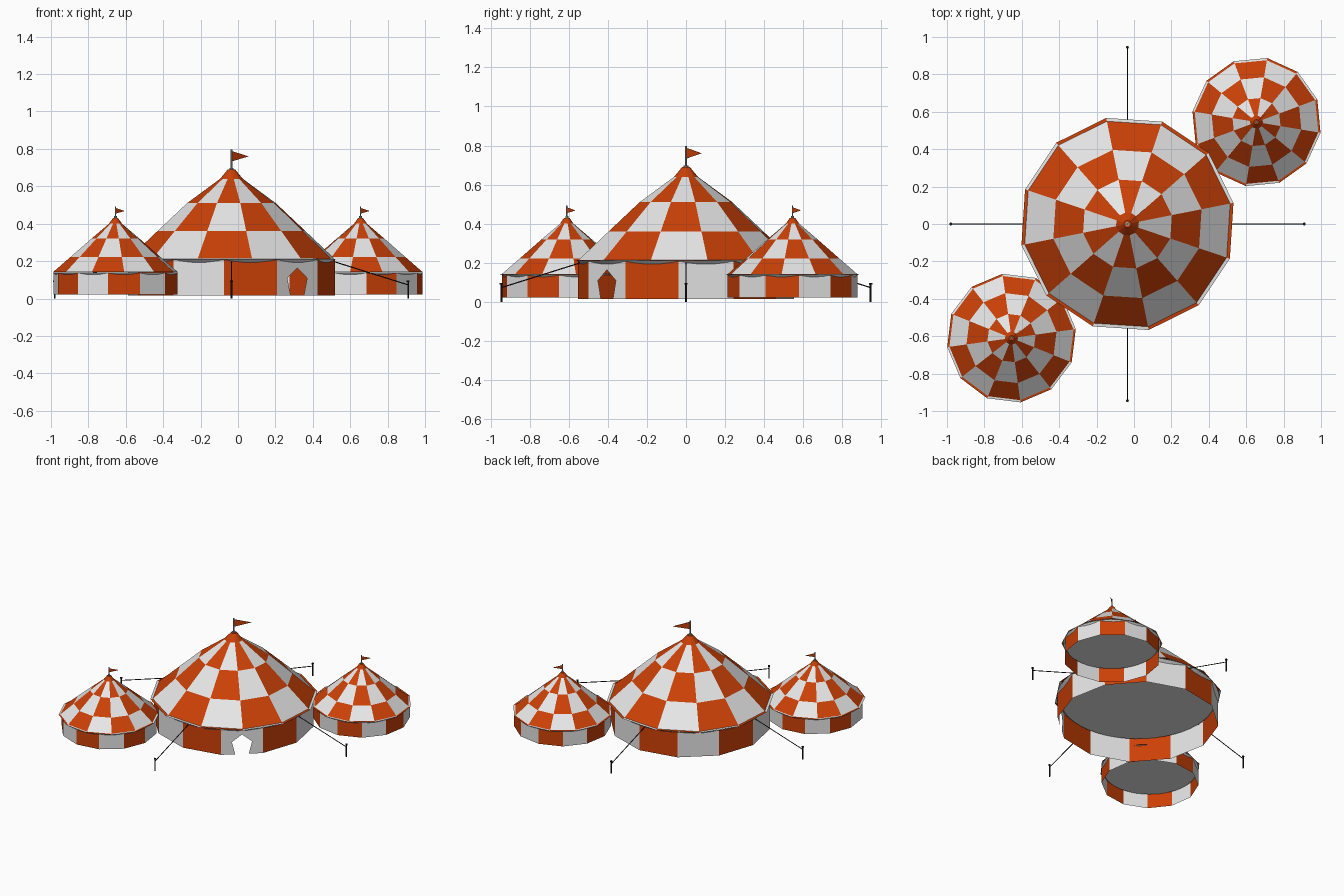
import bpy, bmesh
from math import radians, cos, sin
from mathutils import Vector

if "Cube" in bpy.data.objects:
    bpy.data.objects.remove(bpy.data.objects["Cube"])


def material(name, rgb):
    m = bpy.data.materials.new(name)
    m.use_nodes = True
    m.diffuse_color = (*rgb, 1)
    bsdf = next(n for n in m.node_tree.nodes if n.type == 'BSDF_PRINCIPLED')
    bsdf.inputs["Base Color"].default_value = (*rgb, 1)
    return m


WHITE = material("white canvas", (0.8, 0.8, 0.8))
ORANGE = material("orange canvas", (0.6, 0.052, 0.002))
GREY = material("grey metal", (0.35, 0.35, 0.35))
BLACK = material("black rope", (0.012, 0.012, 0.012))
SIDES = 12


def finish(name, bm, mats, origin=(0, 0, 0), recalc=False):
    if recalc:
        bmesh.ops.recalc_face_normals(bm, faces=bm.faces)
    mesh = bpy.data.meshes.new(name)
    bm.to_mesh(mesh)
    bm.free()
    for m in mats:
        mesh.materials.append(m)
    ob = bpy.data.objects.new(name, mesh)
    ob.location = origin
    bpy.context.collection.objects.link(ob)
    return ob


def ring(bm, r, z, turn=0, sides=SIDES):
    step = 360 / sides
    return [bm.verts.new((r * cos(radians(turn + i * step)),
                          r * sin(radians(turn + i * step)), z)) for i in range(sides)]


def bridge(bm, low, high):
    """Quads between two rings, returned in order."""
    n = len(low)
    return [bm.faces.new((low[i], low[(i + 1) % n], high[(i + 1) % n], high[i]))
            for i in range(n)]


def roof(name, centre, profile, turn):
    """Checkered faceted roof; profile runs from the eave lip up to the tip."""
    bm = bmesh.new()
    rings = [ring(bm, r, z, turn) for r, z in profile]
    last = len(rings) - 2
    for k in range(last + 1):
        for i, f in enumerate(bridge(bm, rings[k], rings[k + 1])):
            f.material_index = 1 if k == last else (i + k) % 2
    bm.faces.new(rings[-1]).material_index = 1
    finish(name, bm, (WHITE, ORANGE), centre)


def ceiling(name, centre, r_out, z_out, r_in, z_in):
    """Round white underside: a sloping eave and a flat ceiling."""
    bm = bmesh.new()
    inner = ring(bm, r_in, z_in, sides=48)
    bridge(bm, inner, ring(bm, r_out, z_out, sides=48))
    bm.faces.new(inner[::-1])
    finish(name, bm, (WHITE,), centre)


def walls(name, centre, r, z0, z1, turn, door=None):
    """Open striped wall ring, optionally with a pentagonal doorway in one panel."""
    bm = bmesh.new()
    low, high = ring(bm, r, z0, turn), ring(bm, r, z1, turn)
    for i in range(SIDES):
        j = (i + 1) % SIDES
        loop = [low[i]]
        if i == door:
            mid = (low[i].co + low[j].co) / 2
            along = (low[j].co - low[i].co).normalized()
            for side, up in ((-0.047, 0), (-0.07, 0.093), (0, 0.148), (0.07, 0.093), (0.047, 0)):
                loop.append(bm.verts.new(mid + along * side + Vector((0, 0, up))))
        loop += [low[j], high[j], high[i]]
        bm.faces.new(loop).material_index = (i + 1) % 2
    finish(name, bm, (WHITE, ORANGE), centre)


def rod(name, a, b, r, mat, sides=8):
    a, b = Vector(a), Vector(b)
    bm = bmesh.new()
    bmesh.ops.create_cone(bm, cap_ends=True, segments=sides, radius1=r, radius2=r,
                          depth=(b - a).length)
    ob = finish(name, bm, (mat,), (a + b) / 2)
    ob.rotation_mode = 'QUATERNION'
    ob.rotation_quaternion = (b - a).to_track_quat('Z', 'Y')


def flag(name, centre, z0, z1, length, drop, r):
    """Flagpole with a triangular pennant flying diagonally."""
    x, y = centre[:2]
    rod(name + "_pole", (x, y, z0), (x, y, z1), r, GREY)
    rod(name + "_collar", (x, y, z0), (x, y, z0 + 0.018), r * 2.6, GREY)
    bm = bmesh.new()
    out = Vector((0.75, 0.66, 0))
    side = Vector((-0.66, 0.75, 0)) * 0.001
    tri = [Vector((0, 0, z1 - 0.008)), Vector((0, 0, z1 - drop)),
           out * length + Vector((0, 0, z1 - drop / 2 - 0.005))]
    front = [bm.verts.new(p + side) for p in tri]
    back = [bm.verts.new(p - side) for p in tri]
    bm.faces.new(front)
    bm.faces.new(back[::-1])
    for i in range(3):
        j = (i + 1) % 3
        bm.faces.new((front[j], front[i], back[i], back[j]))
    finish(name + "_pennant", bm, (ORANGE,), (x, y, 0), recalc=True)


# Main tent
main = (-0.035, 0, 0)
roof("main_roof", main,
     [(0.578, 0.213), (0.56, 0.215), (0.404, 0.36),
      (0.242, 0.51), (0.062, 0.64), (0.02, 0.69)], 11.3)
ceiling("main_ceiling", main, 0.558, 0.211, 0.53, 0.187)
walls("main_walls", main, 0.555, 0.016, 0.206, 26, door=9)
flag("main_flag", main, 0.68, 0.797, 0.122, 0.064, 0.0045)

# Two small tents, front right and back left
SMALL = [(0.347, 0.141), (0.335, 0.143), (0.243, 0.222),
         (0.13, 0.32), (0.035, 0.4), (0.014, 0.43)]
for label, centre, turn in (("front", (-0.655, -0.61, 0), 8), ("back", (0.655, 0.545, 0), 20.5)):
    roof(label + "_small_roof", centre, SMALL, turn)
    ceiling(label + "_small_ceiling", centre, 0.335, 0.139, 0.318, 0.124)
    walls(label + "_small_walls", centre, 0.333, 0.022, 0.136, turn + 15)
    flag(label + "_small_flag", centre, 0.422, 0.492, 0.066, 0.038, 0.003)

# Guy ropes and their stakes
for label, dx, dy in (("left", 1, 0), ("right", -1, 0), ("back", 0, 1), ("front", 0, -1)):
    def at(d, z):
        return (main[0] + dx * d, main[1] + dy * d, z)
    rod(label + "_stake", at(0.945, 0), at(0.945, 0.09), 0.005, BLACK)
    rod(label + "_stake_cap", at(0.945, 0.088), at(0.945, 0.096), 0.008, BLACK)
    rod(label + "_guy_rope", at(0.54, 0.2), at(0.945, 0.073), 0.003, BLACK, 6)
